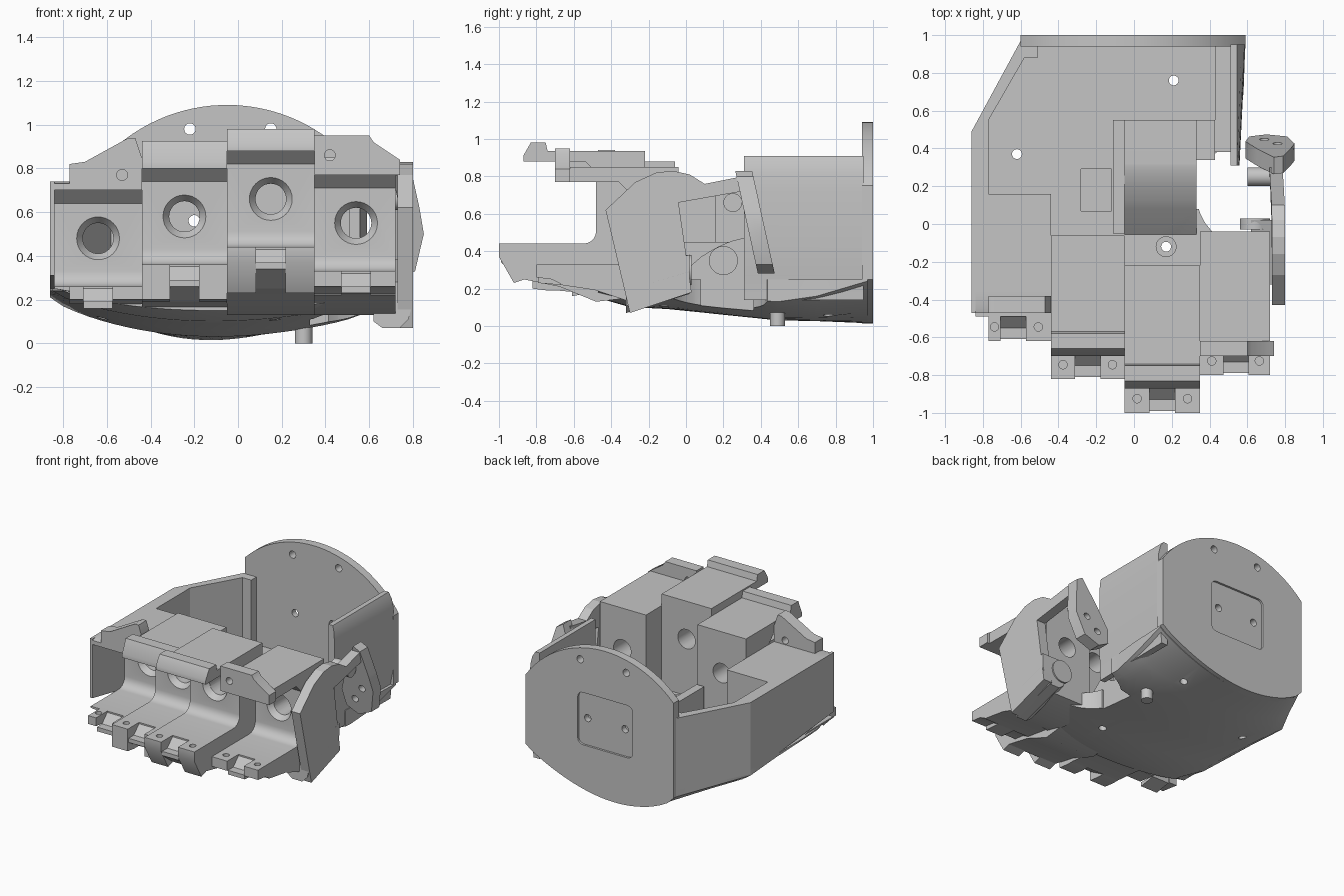
import bpy, bmesh, math
from mathutils import Vector, Matrix

cube = bpy.data.objects.get("Cube")
if cube:
    bpy.data.objects.remove(cube, do_unlink=True)

grey = bpy.data.materials.new("plain grey")
grey.use_nodes = True
grey.diffuse_color = (0.56, 0.56, 0.56, 1)
grey.node_tree.nodes["Principled BSDF"].inputs["Base Color"].default_value = grey.diffuse_color


def finish(name, bm, smooth=False):
    bmesh.ops.recalc_face_normals(bm, faces=bm.faces)
    mesh = bpy.data.meshes.new(name)
    bm.to_mesh(mesh)
    bm.free()
    mesh.materials.append(grey)
    ob = bpy.data.objects.new(name, mesh)
    bpy.context.collection.objects.link(ob)
    if smooth:
        shade(ob)
    return ob


def activate(ob):
    bpy.ops.object.select_all(action='DESELECT')
    ob.select_set(True)
    bpy.context.view_layer.objects.active = ob


def shade(ob):
    activate(ob)
    bpy.ops.object.shade_smooth_by_angle(angle=math.radians(30))


def prism(name, pts, axis, a, b):
    """Extrude a flat profile along an axis from a to b."""
    def place(p, t):
        return {'x': (t, *p), 'y': (p[0], t, p[1]), 'z': (*p, t)}[axis]
    bm = bmesh.new()
    rows = [[bm.verts.new(place(p, t)) for p in pts] for t in (a, b)]
    for row in rows:
        bm.faces.new(row)
    n = len(pts)
    for i in range(n):
        j = (i + 1) % n
        bm.faces.new((rows[0][i], rows[0][j], rows[1][j], rows[1][i]))
    return finish(name, bm)


def box(name, x, y, z):
    return prism(name, [(x[0], y[0]), (x[1], y[0]), (x[1], y[1]), (x[0], y[1])], 'z', *z)


def cyl(name, centre, r, length, axis, r2=None):
    bm = bmesh.new()
    bmesh.ops.create_cone(bm, cap_ends=True, segments=32, radius1=r, radius2=r2 or r, depth=length)
    turn = {'x': Matrix.Rotation(math.pi / 2, 4, 'Y'),
            'y': Matrix.Rotation(-math.pi / 2, 4, 'X'), 'z': Matrix()}[axis]
    bm.transform(Matrix.Translation(Vector(centre)) @ turn)
    return finish(name, bm, True)


def cut(ob, *cutters):
    for c in cutters:
        mod = ob.modifiers.new("cut", 'BOOLEAN')
        mod.operation = 'DIFFERENCE'
        mod.solver = 'EXACT'
        mod.object = c
        activate(ob)
        bpy.ops.object.modifier_apply(modifier=mod.name)
        bpy.data.objects.remove(c, do_unlink=True)
    shade(ob)


# Rounded palm underside, lofted from back to front
FLOOR = 0.25
N = 24


def belly(xl, xr, zl, zr, d):
    """Curve of the underside, deepest a little off centre."""
    us = [i / N for i in range(N + 1)]
    return [(xl + (xr - xl) * u,
             zl + (zr - zl) * u - d * max(0, math.sin(math.pi * u ** 0.88)) ** 0.8) for u in us]


sections = [  # y, left x, right x, left edge z, right edge z, belly depth
    (0.97, -0.60, 0.59, 0.17, 0.24, 0.185),
    (0.70, -0.74, 0.58, 0.19, 0.16, 0.15),
    (0.49, -0.86, 0.56, 0.21, 0.13, 0.14),
    (0.20, -0.86, 0.56, 0.23, 0.15, 0.13),
    (-0.10, -0.86, 0.64, 0.24, 0.20, 0.13),
    (-0.30, -0.85, 0.70, 0.24, 0.22, 0.13),
    (-0.47, -0.80, 0.70, 0.24, 0.24, 0.09),
]
bm = bmesh.new()
rings = []
for y, xl, xr, *rest in sections:
    outline = belly(xl, xr, *rest) + [(xr, FLOOR), (xl, FLOOR)]
    rings.append([bm.verts.new((x, y, z)) for x, z in outline])
for r, s in zip(rings, rings[1:]):
    for i in range(len(r)):
        j = (i + 1) % len(r)
        bm.faces.new((r[i], r[j], s[j], s[i]))
bm.faces.new(rings[0])
bm.faces.new(rings[-1])
palm = finish("palm_shell", bm)
cut(palm,
    cyl("thumb_opening", (0.61, 0.16, 0.2), 0.28, 1, 'z'),
    box("thumb_opening_corner", (0.33, 0.85), (0.08, 0.36), (-1, 1)),
    box("floor_recess", (-0.28, -0.12), (0.07, 0.29), (0.18, 1)),
    *[cyl("screw_hole", (x, y, 0.2), 0.026, 1, 'z')
      for x, y in ((-0.62, 0.37), (0.21, 0.76), (0.17, -0.12))])

# Wrist plate with an arched top, a round bottom and a rear pocket
R = 0.773
arch = [(x, 1.09 - R + math.sqrt(R * R - (x + 0.05) ** 2))
        for x in [0.59 - 1.19 * k / 30 for k in range(31)]]
plate = prism("wrist_plate", belly(-0.6, 0.59, 0.17, 0.25, 0.19) + arch, 'y', 0.94, 1.0)
rounded = [(-0.05 + sx * 0.18 + 0.04 * math.cos(a), 0.555 + sz * 0.15 + 0.04 * math.sin(a))
           for q, (sx, sz) in enumerate(((1, 1), (-1, 1), (-1, -1), (1, -1)))
           for a in [math.pi / 2 * (q + k / 4) for k in range(5)]]
cut(plate, prism("pocket", rounded, 'y', 0.985, 1.1),
    *[cyl("plate_hole", (x, 0.97, z), 0.026, 0.3, 'y')
      for x, z in ((-0.22, 0.98), (0.15, 0.98), (-0.2, 0.56), (0.1, 0.56))])

# Side walls
wall = prism("outer_wall", [(-0.86, -0.47), (-0.86, 0.49), (-0.60, 0.97), (-0.51, 0.97), (-0.51, 0.88),
                            (-0.58, 0.88), (-0.77, 0.55), (-0.77, 0.0), (-0.84, 0.0), (-0.84, -0.47)],
             'z', 0.22, 0.74)
for v in wall.data.vertices:
    if v.co.y < -0.4 and v.co.z < 0.3:
        v.co.z = 0.31
wall = prism("thumb_side_wall", [(0.51, 0.14), (0.51, 0.91), (0.545, 0.91), (0.57, 0.87), (0.585, 0.81),
                                 (0.59, 0.72), (0.59, 0.36), (0.57, 0.27), (0.56, 0.14)], 'y', 0.31, 0.95)
for v in wall.data.vertices:
    if v.co.y < 0.5 and v.co.x > 0.55:
        v.co.x = 0.545 + (v.co.x - 0.545) * 0.3
shade(wall)
box("wall_ledge", (0.43, 0.53), (0.38, 0.95), (0.18, 0.42))

# Raised drive housing on the palm floor, sloping up from the front
arc = [(0.08 + 0.24 * math.sin(a), 0.37 + 0.10 * (1 - math.cos(a)) if a == 0
        else 0.47 - 0.10 * (1 - math.sin(a)) ** 1.6) for a in [math.pi / 2 * k / 8 for k in range(9)]]
housing = prism("drive_housing", [(-0.17, 0.15)] + arc + [(0.55, 0.47), (0.55, 0.15)], 'x', -0.05, 0.33)
cut(housing, cyl("axle_pocket", (0.33, 0.2, 0.35), 0.075, 0.1, 'x'),
    cyl("screw_hole", (0.17, -0.12, 0.2), 0.026, 1, 'z'))
box("housing_side", (-0.11, -0.05), (-0.05, 0.55), (0.2, 0.45))
box("housing_rear", (0.33, 0.43), (0.34, 0.55), (0.18, 0.45))
boss = cyl("screw_boss", (0.17, -0.12, 0.22), 0.055, 0.1, 'z')
cut(boss, cyl("boss_hole", (0.17, -0.12, 0.22), 0.026, 0.4, 'z'))


def finger_socket(name, x0, x1, c, top_z, back, lip, front, low, raised, bore_x, ear_x0, tip, deep):
    """C-shaped socket: floor, bored rear wall and roof, with a hinge fork in front."""
    fz, uz, wall, stem = c - 0.22, c + 0.22, back - 0.26, front + 0.13
    fillet = [(wall - 0.07 * (1 - math.cos(a)), fz + 0.07 * (1 - math.sin(a)))
              for a in [math.pi / 2 * k / 5 for k in range(6)]]
    roof = [(lip, uz), (lip, uz + 0.03), (lip + 0.04, top_z + raised),
            (lip + 0.12, top_z + raised), (lip + 0.13, top_z)]
    ob = prism(name, [(back, 0.16), (back, top_z)] + roof[::-1]
               + [(wall - 0.06, uz), (wall, c + 0.16)] + fillet
               + [(stem, fz), (stem, low), ((stem + wall) / 2, low * 0.6 + 0.06),
                  (wall, 0.13)], 'x', x0, x1)
    for v in ob.data.vertices:
        if v.co.x < -0.8 and v.co.z < 0.25:
            v.co.z = 0.25
    cut(ob, cyl("bore", (bore_x, wall, c), 0.07, 1.4, 'y'),
        cyl("countersink", (bore_x, wall + 0.01, c), 0.112, 0.06, 'y', 0.07))
    # Hinge ears with pin holes, and the sloped tongue between them
    mid = (bore_x - 0.067, bore_x + 0.067)
    for a, b in ((ear_x0, mid[0]), (mid[1], x1)):
        ear = prism(name + "_ear", [(stem + 0.01, fz), (front, fz), (front, fz - tip),
                                    (front + 0.08, deep), (stem + 0.01, low)], 'x', a, b)
        cut(ear, cyl("pin_hole", ((a + b) / 2, front + 0.075, fz), 0.022, 0.1, 'z'))
    prism(name + "_tongue", [(stem, fz - 0.01), (front + 0.07, fz - 0.07), (front + 0.01, fz - 0.07),
                             (front + 0.01, fz - 0.1), (stem, low)], 'x', *mid)


finger_socket("first_socket", -0.84, -0.44, 0.48, 0.74, 0.16, -0.47, -0.62, 0.18, 0.0, -0.64, -0.77, 0.06, 0.19)
finger_socket("second_socket", -0.44, -0.05, 0.58, 0.88, -0.06, -0.70, -0.82, 0.19, 0.045, -0.245, -0.44, 0.16, 0.19)
finger_socket("third_socket", -0.05, 0.35, 0.66, 0.935, -0.22, -0.87, -1.0, 0.25, 0.045, 0.15, -0.05, 0.07, 0.23)
finger_socket("fourth_socket", 0.35, 0.72, 0.55, 0.85, -0.04, -0.67, -0.8, 0.22, 0.0, 0.54, 0.35, 0.07, 0.25)

# Upright flaps on the outer two sockets
flap = prism("first_flap", [(-0.77, 0.70), (-0.77, 0.82), (-0.70, 0.83), (-0.50, 0.94),
                            (-0.47, 0.94), (-0.44, 0.85), (-0.44, 0.70)], 'y', -0.47, -0.38)
cut(flap, cyl("flap_hole", (-0.53, -0.42, 0.77), 0.025, 0.3, 'y'))
flap = prism("fourth_flap", [(0.35, 0.77), (0.35, 0.95), (0.60, 0.95), (0.62, 0.92),
                             (0.74, 0.84), (0.74, 0.77)], 'y', -0.70, -0.62)
cut(flap, cyl("flap_hole", (0.42, -0.66, 0.86), 0.025, 0.3, 'y'))

# Thumb base: side panel with a rounded lower cup
panel = prism("thumb_panel", [(-0.43, 0.62), (-0.30, 0.07), (0.03, 0.18), (-0.04, 0.66), (0.30, 0.72),
                              (0.30, 0.80), (0.10, 0.76), (0.02, 0.81), (-0.07, 0.83), (-0.16, 0.82),
                              (-0.27, 0.77)], 'x', 0.69, 0.76)
for v in panel.data.vertices:
    v.co.x += 0.04 - 0.13 * max(0, v.co.y + 0.02) ** 2
cup = prism("thumb_cup", [(0.62, 0.12), (0.66, 0.09), (0.74, 0.09), (0.78, 0.13), (0.80, 0.21),
                          (0.80, 0.30), (0.62, 0.30)], 'y', -0.32, 0.02)
for v in cup.data.vertices:
    v.co.z += (v.co.y + 0.32) * 0.3 - 0.02

# Thumb link plate, pivots and peg
link = prism("thumb_link", [(0.74, 0.83), (0.79, 0.80), (0.83, 0.62), (0.85, 0.50), (0.81, 0.33),
                            (0.70, 0.28), (0.61, 0.33), (0.59, 0.45), (0.65, 0.62)], 'y', 0.27, 0.36)
for v in link.data.vertices:
    v.co.y += (0.8 - v.co.z) * 0.22
cut(link, *[cyl("link_hole", (x, 0.38, z), 0.025, 0.5, 'y') for x, z in ((0.69, 0.4), (0.76, 0.5))])
cyl("thumb_pivot", (0.64, 0.0, 0.3), 0.08, 0.06, 'y')
cyl("upper_pivot", (0.67, 0.25, 0.66), 0.05, 0.14, 'x')
cyl("palm_peg", (0.30, 0.49, 0.08), 0.04, 0.16, 'z')
